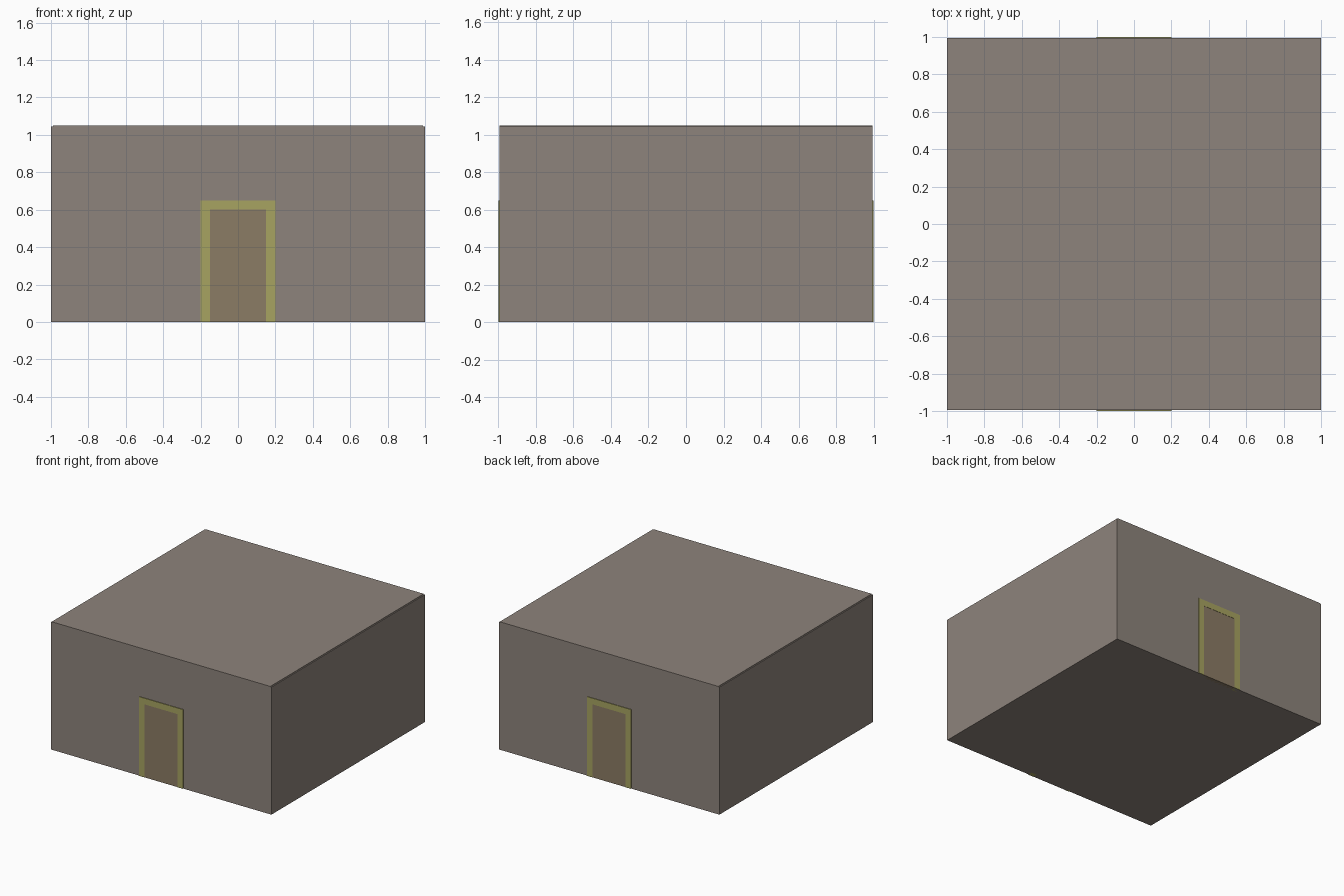
import bpy

if "Cube" in bpy.data.objects:
    bpy.data.objects.remove(bpy.data.objects["Cube"])


def material(name, rgb):
    m = bpy.data.materials.new(name)
    m.diffuse_color = (*rgb, 1)
    m.use_nodes = True
    m.node_tree.nodes["Principled BSDF"].inputs["Base Color"].default_value = m.diffuse_color
    return m


STONE = material("stone", (0.27, 0.23, 0.20))
TRIM = material("trim", (0.39, 0.37, 0.12))
WOOD = material("wood", (0.26, 0.20, 0.13))


def box(name, x, y, z, mat):
    """Axis-aligned box from (min, max) ranges."""
    bpy.ops.mesh.primitive_cube_add(size=1, location=[sum(r) / 2 for r in (x, y, z)])
    ob = bpy.context.object
    ob.name = name
    ob.scale = [r[1] - r[0] for r in (x, y, z)]
    bpy.ops.object.transform_apply(location=False, rotation=False, scale=True)
    ob.data.materials.append(mat)
    return ob


WALL_Y = 0.995   # outer face of the door walls
T = 0.05         # wall, floor and roof thickness

# Roof and floor; the floor is a centre walkway between two side strips
box("roof", (-0.99, 0.99), (-WALL_Y, WALL_Y), (1.0, 1.05), STONE)
box("floor_walkway", (-0.39, 0.39), (-WALL_Y, WALL_Y), (0, T), STONE)

for side, s in (("left", -1), ("right", 1)):
    box("floor_" + side, sorted((s * 0.39, s * 0.99)), (-WALL_Y, WALL_Y), (0, T), STONE)
    # Side wall, its top edge a hair below the roof
    box("wall_" + side, sorted((s * 0.95, s * 1.0)), (-WALL_Y, WALL_Y), (0, 1.046), STONE)

for end, s in (("front", -1), ("back", 1)):
    # End wall
    box("wall_" + end, (-0.99, 0.99), sorted((s * (WALL_Y - T), s * WALL_Y)), (0, 1.0), STONE)
    # Door leaf and its slightly proud frame
    box("door_" + end, (-0.15, 0.15), sorted((s * 0.96, s * 0.998)), (0, 0.60), WOOD)
    frame_y = sorted((s * 0.96, s * 1.0))
    for side, d in (("left", -1), ("right", 1)):
        box(f"door_jamb_{end}_{side}", sorted((d * 0.15, d * 0.20)), frame_y, (0, 0.60), TRIM)
    box("door_lintel_" + end, (-0.20, 0.20), frame_y, (0.60, 0.65), TRIM)
